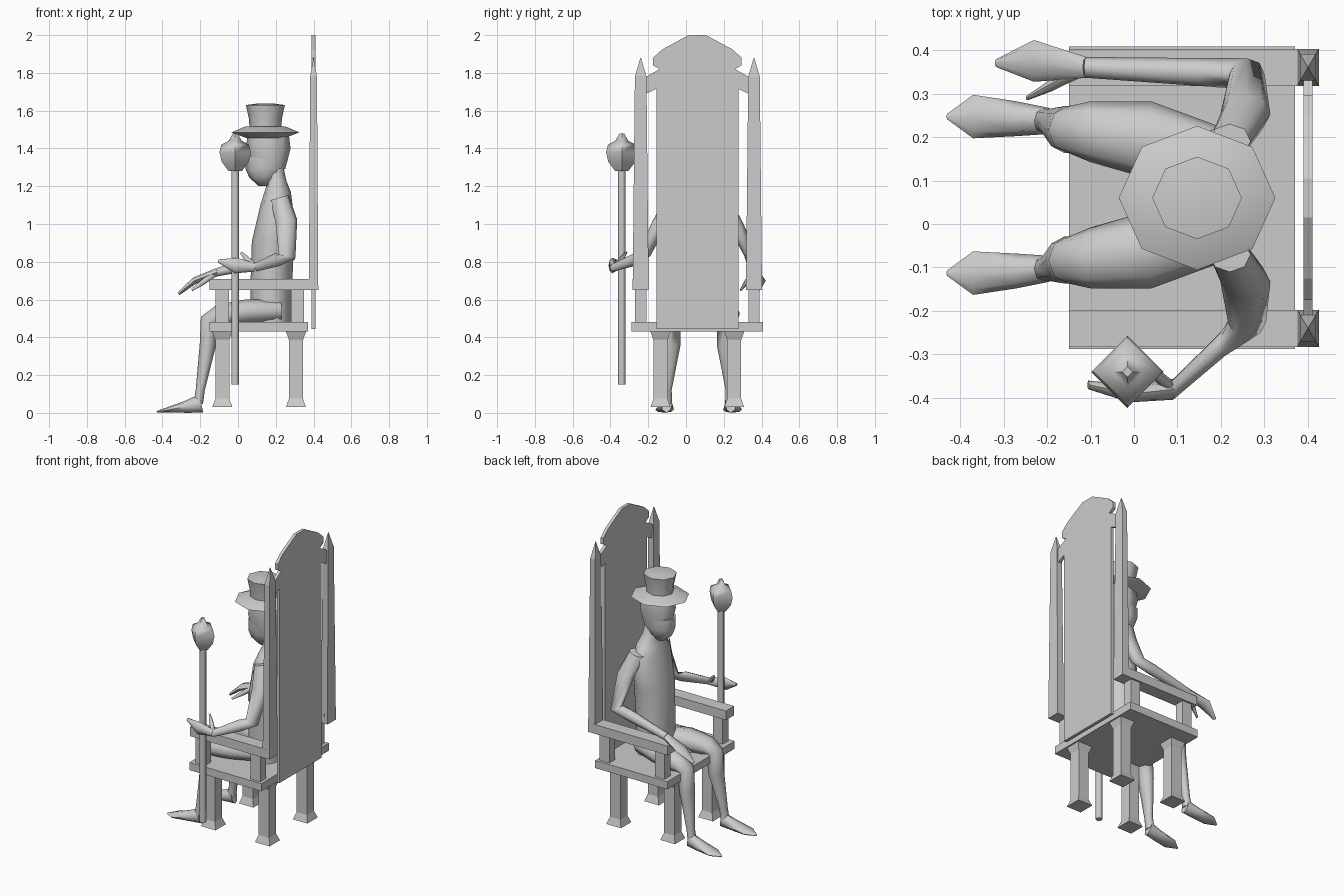
import bpy, bmesh, math
from math import atan2, cos, sin, pi, tau
from mathutils import Vector

if "Cube" in bpy.data.objects:
    bpy.data.objects.remove(bpy.data.objects["Cube"])

COLOUR = (.6, .6, .6, 1)
grey = bpy.data.materials.new("plain grey")
grey.use_nodes = True
grey.diffuse_color = COLOUR
grey.node_tree.nodes["Principled BSDF"].inputs["Base Color"].default_value = COLOUR

SIDES = (("right", -1), ("left", 1))
MID = .06          # centre line of the chair back and the figure
POST_OFFSET = .3   # distance from the centre line to posts and armrests
ROOT_TWO = math.sqrt(2)


def finish(name, bm, smooth):
    bmesh.ops.recalc_face_normals(bm, faces=bm.faces)
    mesh = bpy.data.meshes.new(name)
    bm.to_mesh(mesh)
    bm.free()
    mesh.materials.append(grey)
    ob = bpy.data.objects.new(name, mesh)
    bpy.context.collection.objects.link(ob)
    if smooth:
        bpy.ops.object.select_all(action='DESELECT')
        ob.select_set(True)
        bpy.context.view_layer.objects.active = ob
        bpy.ops.object.shade_smooth_by_angle(angle=pi / 3)


def loft(name, path, radii, widths=None, sides=8, turn=0, smooth=True):
    """Skin elliptical rings along a path; each ring faces along the path in side view."""
    bm = bmesh.new()
    path = [Vector(p) for p in path]
    last = len(path) - 1
    loops = []
    for n, (centre, radius, width) in enumerate(zip(path, radii, widths or radii)):
        along = path[min(n + 1, last)] - path[max(n - 1, 0)]
        tilt = atan2(along.z, along.x) - pi / 2
        loop = []
        for i in range(sides):
            a = tau * (i + turn) / sides
            reach = radius * cos(a)
            offset = Vector((reach * cos(tilt), width * sin(a), reach * sin(tilt)))
            loop.append(bm.verts.new(centre + offset))
        loops.append(loop)
    for low, high in zip(loops, loops[1:]):
        for i in range(sides):
            j = (i + 1) % sides
            bm.faces.new((low[i], low[j], high[j], high[i]))
    bm.faces.new(loops[0])
    bm.faces.new(loops[-1])
    finish(name, bm, smooth)


def upright(name, x, y, profile, aspect=1, **options):
    """Vertical turned form from (height, radius) steps; aspect widens it along y."""
    radii = [r for z, r in profile]
    loft(name, [(x, y, z) for z, r in profile], radii, [r * aspect for r in radii], **options)


def square_post(name, x, y, profile, aspect=1):
    """Vertical square column from (height, half width) steps."""
    upright(name, x, y, [(z, r * ROOT_TWO) for z, r in profile], aspect,
            sides=4, turn=.5, smooth=False)


def slab(name, x, y, z, length, width, height):
    """Flat board centred on x and y, with its underside at z."""
    half = length / 2
    square_post(name, x, y, [(z, half), (z + height, half)], width / length)


# Chair seat and splayed legs
slab("seat", .11, MID, .43, .52, .695, .05)
for end, x in (("front", -.083), ("back", .307)):
    for side, s in SIDES:
        square_post(f"{end}_{side}_chair_leg", x, MID + s * .195,
                    [(.03, .053), (.075, .037), (.385, .037), (.43, .053)])

# Armrests, their supports and the pointed back posts
for side, s in SIDES:
    y = MID + s * POST_OFFSET
    slab(f"{side}_armrest", .125, y, .65, .55, .085, .06)
    for end, x in (("front", -.083), ("back", .315)):
        slab(f"{side}_{end}_arm_support", x, y, .48, .07, .06, .17)
    square_post(f"{side}_back_post", .4, y, [(.65, .025), (1.78, .018), (1.88, .001)], 1.7)

# Tall back panel with a scalloped crest, mirrored from half an outline
half_outline = [(.217, .445), (.217, 1.715), (.27, 1.69), (.27, 1.78), (.2, 1.82),
                (.235, 1.84), (.235, 1.88), (.185, 1.925), (.045, 2)]
outline = half_outline + [(-y, z) for y, z in reversed(half_outline)]
bm = bmesh.new()
panel = bm.faces.new([bm.verts.new((.39, MID + y, z)) for y, z in outline])
extruded = bmesh.ops.extrude_face_region(bm, geom=[panel])
moved = [v for v in extruded["geom"] if isinstance(v, bmesh.types.BMVert)]
bmesh.ops.translate(bm, vec=(.02, 0, 0), verts=moved)
finish("back_panel", bm, False)

# Staff with a four-sided knob and a small spike
STAFF = (-.015, -.34)
upright("staff_shaft", *STAFF, [(.15, .02), (1.3, .02)])
upright("staff_knob", *STAFF, [(1.28, .035), (1.33, .072), (1.38, .083), (1.42, .073),
                               (1.44, .035), (1.48, .012)], sides=4)

# Torso, head and chin
loft("torso",
     path=[(.175, MID, .48), (.175, MID, .65), (.185, MID, .9), (.205, MID, 1.1),
           (.21, MID, 1.17), (.205, MID, 1.22), (.19, MID, 1.31)],
     radii=[.105, .11, .112, .085, .07, .052, .048],
     widths=[.14, .125, .14, .165, .115, .06, .05], sides=10)
upright("head", .16, MID, [(1.29, .09), (1.4, .118), (1.47, .11)], .78)
upright("jaw", .14, MID, [(1.2, .03), (1.245, .08), (1.29, .1), (1.36, .1)], .75)

# Top hat
HAT = (.145, MID)
upright("hat_brim", *HAT, [(1.455, .1), (1.485, .18), (1.515, .11)], .92)
upright("hat_crown", *HAT, [(1.5, .083), (1.56, .088), (1.63, .103), (1.637, .05)], .92)

# Bent legs and pointed feet
for side, s in SIDES:
    def beside(x, y, z):
        return (x, MID + .007 + s * y, z)

    hip, thigh = beside(.23, .075, .54), beside(.04, .125, .535)
    above_knee, knee = beside(-.1, .145, .515), beside(-.15, .15, .49)
    calf, ankle, heel = beside(-.16, .15, .36), beside(-.2, .17, .12), beside(-.21, .17, .05)
    loft(f"{side}_leg", [hip, thigh, above_knee, knee, calf, ankle, heel],
         radii=[.06, .065, .058, .05, .043, .024, .025],
         widths=[.07, .09, .07, .054, .054, .027, .03])
    loft(f"{side}_foot",
         [beside(-.195, .17, .05), beside(-.27, .175, .033),
          beside(-.37, .18, .016), beside(-.43, .18, .006)],
         radii=[.05, .033, .015, .004], widths=[.03, .04, .05, .006])


def arm(side, s, wrist, palm, fingertip, thumb_tip, thickness, breadth):
    """Shared upper arm, then a forearm and hand reaching the given points."""
    shoulder = Vector((.22, MID + s * .13, 1.14))
    elbow = Vector((.26, MID + s * .285, .83))
    wrist, thumb_tip = Vector(wrist), Vector(thumb_tip)
    bicep = shoulder.lerp(elbow, .4) + Vector((.02, 0, 0))
    forearm = elbow.lerp(wrist, .3)
    loft(f"{side}_arm", [shoulder, bicep, elbow, forearm, wrist],
         radii=[.05, .058, .045, .036, .022], widths=[.04, .045, .036, .032, .024])
    loft(f"{side}_hand", [wrist, palm, fingertip],
         radii=[.022, thickness, .008], widths=[.024, breadth, .01])
    loft(f"{side}_thumb", [wrist, wrist.lerp(thumb_tip, .6), thumb_tip],
         radii=[.016, .014, .006], sides=6)


# Left hand hangs flat over the armrest, right hand closes on the staff
arm("left", 1, wrist=(-.11, .36, .745), palm=(-.23, .375, .7), fingertip=(-.315, .37, .63),
    thumb_tip=(-.245, .29, .65), thickness=.018, breadth=.048)
arm("right", -1, wrist=(.09, -.38, .77), palm=(-.01, -.39, .78), fingertip=(-.105, -.37, .805),
    thumb_tip=(.015, -.315, .85), thickness=.042, breadth=.02)
